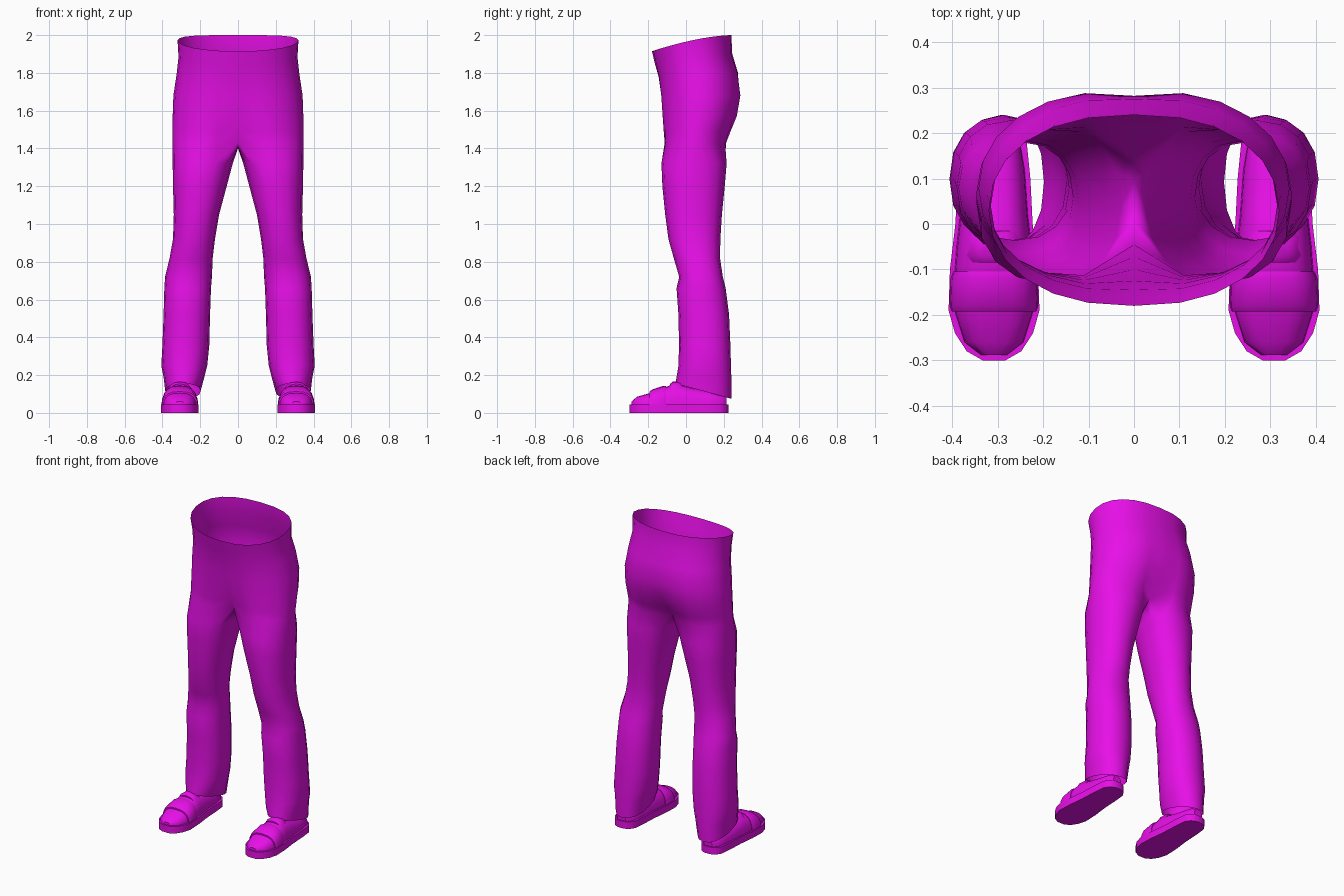
import bpy, bmesh
from math import sin, cos, radians, pi

cube = bpy.data.objects.get("Cube")
if cube:
    bpy.data.objects.remove(cube, do_unlink=True)

magenta = bpy.data.materials.new("magenta")
magenta.use_nodes = True
COLOUR = (0.8, 0.005, 0.8, 1)
magenta.diffuse_color = COLOUR
magenta.node_tree.nodes["Principled BSDF"].inputs["Base Color"].default_value = COLOUR


def power(value, exponent):
    """Signed power, for superellipse outlines."""
    return abs(value) ** exponent * (1 if value >= 0 else -1)


def bridge(bm, upper, lower, closed):
    count = len(upper)
    for i in range(count if closed else count - 1):
        j = (i + 1) % count
        bm.faces.new((upper[i], lower[i], lower[j], upper[j]))


def finish(name, bm, angle, recalc=True):
    """Turn a left half into a mirrored, smooth-shaded object."""
    if recalc:
        bmesh.ops.recalc_face_normals(bm, faces=bm.faces[:])
    mesh = bpy.data.meshes.new(name)
    bm.to_mesh(mesh)
    bm.free()
    mesh.materials.append(magenta)
    obj = bpy.data.objects.new(name, mesh)
    bpy.context.collection.objects.link(obj)
    bpy.ops.object.select_all(action="DESELECT")
    obj.select_set(True)
    bpy.context.view_layer.objects.active = obj
    bpy.ops.object.shade_smooth_by_angle(angle=radians(angle))
    mirror = obj.modifiers.new("mirror", "MIRROR")
    mirror.use_clip = True
    mirror.merge_threshold = 0.0005
    return obj


# Trousers: half rings for the hips, then closed rings for the leg
# hips: height, half width, front y, back y, front tilt, centre cleft
HIPS = [
    (2.00, 0.32, -0.18, 0.24, 0.085, 0),
    (1.90, 0.315, -0.165, 0.245, 0.05, 0),
    (1.80, 0.325, -0.15, 0.28, 0.02, 0.005),
    (1.68, 0.342, -0.14, 0.297, 0, 0.015),
    (1.57, 0.346, -0.135, 0.28, 0, 0.035),
    (1.49, 0.347, -0.132, 0.25, 0, 0.06),
    (1.43, 0.347, -0.13, 0.23, 0, 0.085),
]
# leg: height, inner x, outer x, front y, back y
LEG = [
    (1.32, 0.028, 0.346, -0.13, 0.215),
    (1.20, 0.06, 0.344, -0.125, 0.205),
    (1.05, 0.10, 0.34, -0.11, 0.19),
    (0.92, 0.122, 0.344, -0.093, 0.182),
    (0.82, 0.134, 0.362, -0.065, 0.18),
    (0.72, 0.138, 0.386, -0.036, 0.195),
    (0.66, 0.143, 0.39, -0.05, 0.21),
    (0.52, 0.148, 0.394, -0.04, 0.228),
    (0.36, 0.152, 0.4, -0.037, 0.235),
    (0.25, 0.163, 0.406, -0.04, 0.238),
    (0.19, 0.178, 0.394, -0.05, 0.24),
]
ARC = 12      # segments from front centre to back centre

bm = bmesh.new()
rows = []
for z, width, front, back, tilt, cleft in HIPS:
    row = []
    for i in range(ARC + 1):
        a = -pi / 2 + pi * i / ARC
        x = width * power(cos(a), 0.85) if 0 < i < ARC else 0
        y = (front + back) / 2 + (back - front) / 2 * power(sin(a), 0.95)
        y -= power(sin(a), 1) * cleft * max(0, 1 - x / 0.15) ** 1.5
        drop = tilt * ((back - y) / (back - front)) ** 1.6
        row.append(bm.verts.new((x, y, z - drop)))
    rows.append(row)
for upper, lower in zip(rows, rows[1:]):
    bridge(bm, upper, lower, False)

# crotch strip closes the last hip row into a leg ring
start, end = rows[-1][-1].co, rows[-1][0].co
strip = []
for k in (1, 2, 3):
    p = start.lerp(end, k / 4)
    strip.append(bm.verts.new((0, p.y, p.z - 0.03 * sin(pi * k / 4))))
previous = rows[-1] + strip


def leg_ring(z, inner, outer, front, back, slope=0):
    ring = []
    for i in range(ARC + 4):
        a = radians(-135 + 22.5 * i)
        x = (inner + outer) / 2 + (outer - inner) / 2 * power(cos(a), 0.9)
        y = (front + back) / 2 + (back - front) / 2 * power(sin(a), 0.9)
        ring.append(bm.verts.new((x, y, z + slope * (back - y) / (back - front))))
    return ring


for spec in LEG:
    ring = leg_ring(*spec)
    bridge(bm, previous, ring, True)
    previous = ring
hem = leg_ring(0.075, 0.198, 0.385, -0.055, 0.24, slope=0.08)
bridge(bm, previous, hem, True)
finish("trousers", bm, 60, recalc=False)

# Shoe soles: mirrored outline along the foot, extruded upward
FOOT_X = 0.308
SOLE = [(-0.3, 0.025), (-0.28, 0.06), (-0.24, 0.086), (-0.19, 0.1), (-0.1, 0.097),
        (0, 0.085), (0.1, 0.08), (0.18, 0.072), (0.212, 0.05), (0.225, 0.02)]
bm = bmesh.new()
outline = [(w, y) for y, w in SOLE] + [(-w, y) for y, w in reversed(SOLE)]
base = bm.faces.new([bm.verts.new((FOOT_X + x, y, 0)) for x, y in outline])
raised = bmesh.ops.extrude_face_region(bm, geom=[base])["geom"]
for v in raised:
    if isinstance(v, bmesh.types.BMVert):
        v.co.z = 0.045
finish("shoe_soles", bm, 35)


def arch_loft(name, sections, bottom):
    """Loft arched cross-sections (y, half width, height) along the foot."""
    bm = bmesh.new()
    loops = []
    for y, w, h in sections:
        loops.append([bm.verts.new((FOOT_X + w * power(cos(pi * k / 10), 0.75), y,
                                    bottom + h * power(sin(pi * k / 10), 0.8)))
                      for k in range(11)])
    for one, two in zip(loops, loops[1:]):
        bridge(bm, one, two, True)
    bm.faces.new(loops[0])
    bm.faces.new(loops[-1])
    return finish(name, bm, 40)


# Shoe uppers, with a broad strap and a narrow ridge across the instep
arch_loft("shoe_uppers", [
    (-0.288, 0.03, 0.025), (-0.26, 0.066, 0.05), (-0.19, 0.088, 0.07),
    (-0.12, 0.088, 0.098), (-0.05, 0.083, 0.122), (0.02, 0.075, 0.1),
    (0.12, 0.068, 0.08), (0.19, 0.056, 0.07), (0.215, 0.03, 0.055)], 0.035)
arch_loft("shoe_straps", [
    (-0.192, 0.094, 0.078), (-0.18, 0.098, 0.088),
    (-0.12, 0.096, 0.108), (-0.105, 0.09, 0.106)], 0.035)
arch_loft("shoe_tongues", [
    (-0.085, 0.07, 0.118), (-0.07, 0.076, 0.13), (-0.03, 0.072, 0.13),
    (-0.015, 0.066, 0.115)], 0.035)
